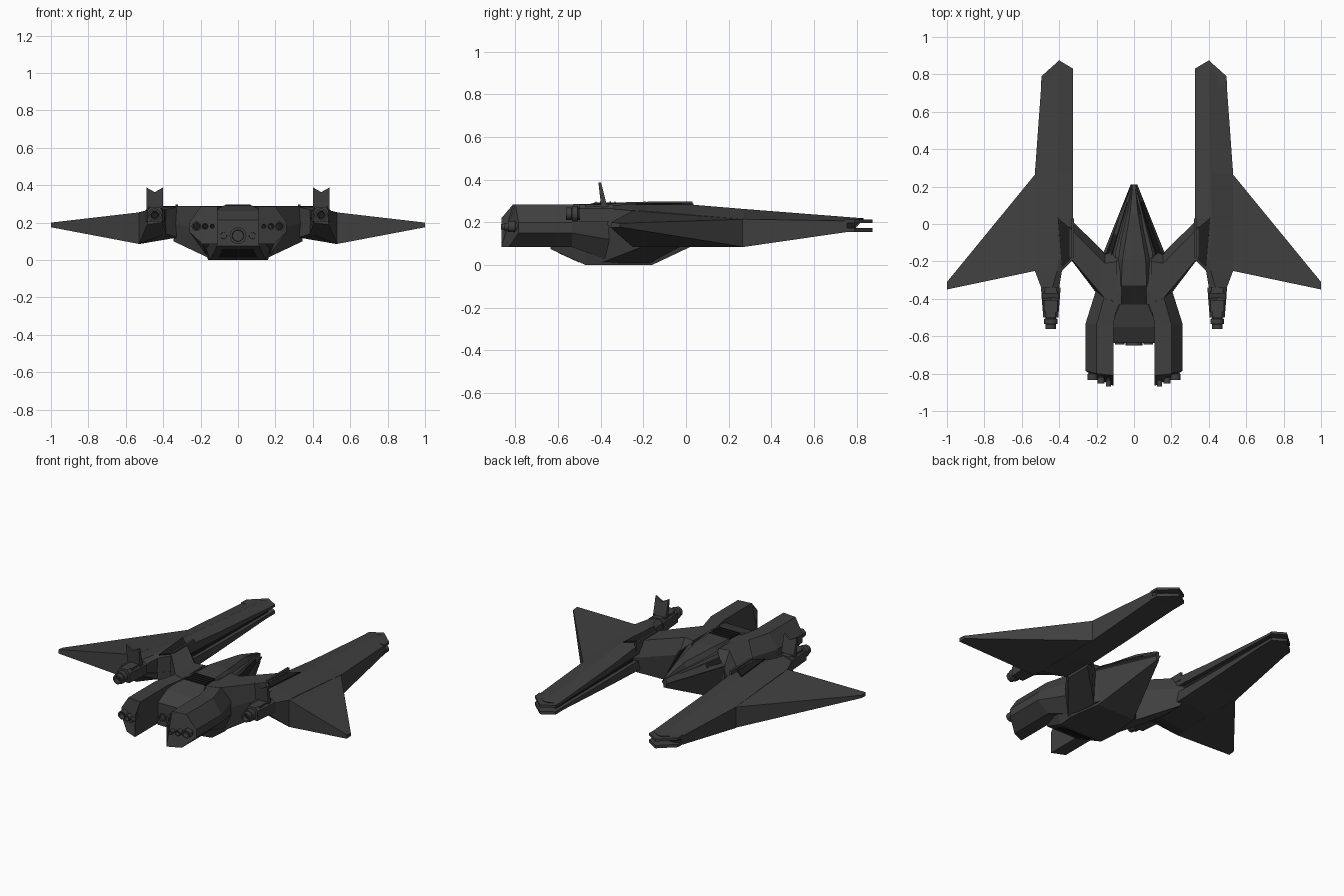
import bpy, bmesh, math
from mathutils import Vector

if "Cube" in bpy.data.objects:
    bpy.data.objects.remove(bpy.data.objects["Cube"])


def material(name, v):
    m = bpy.data.materials.new(name)
    m.diffuse_color = (v, v, v, 1)
    m.use_nodes = True
    m.node_tree.nodes["Principled BSDF"].inputs["Base Color"].default_value = m.diffuse_color
    return m


HULL = material("hull_dark_grey", 0.05)
DARK = material("recess_black", 0.012)


def finish(name, bm, mat, mirror):
    bmesh.ops.recalc_face_normals(bm, faces=bm.faces)
    me = bpy.data.meshes.new(name)
    bm.to_mesh(me)
    bm.free()
    me.materials.append(mat)
    ob = bpy.data.objects.new(name, me)
    bpy.context.collection.objects.link(ob)
    if mirror:
        ob.modifiers.new("mirror", 'MIRROR').use_mirror_merge = False
    return ob


def loft(name, sections, mat=HULL, mirror=True):
    """Skin a list of equal-length point rings and cap both ends."""
    bm = bmesh.new()
    rings = [[bm.verts.new(p) for p in s] for s in sections]
    n = len(rings[0])
    for a, b in zip(rings, rings[1:]):
        for i in range(n):
            j = (i + 1) % n
            bm.faces.new((a[i], a[j], b[j], b[i]))
    bm.faces.new(rings[0])
    bm.faces.new(rings[-1][::-1])
    return finish(name, bm, mat, mirror)


def sym(y, half):
    """Full ring at y from right-hand (x, z) points listed bottom to top."""
    return [(x, y, z) for x, z in half] + [(-x, y, z) for x, z in reversed(half)]


def panel(name, pts, t=0.004, mat=DARK, mirror=True):
    """Thin plate lying on a surface."""
    p = [Vector(q) for q in pts]
    n = (p[1] - p[0]).cross(p[2] - p[0]).normalized() * t
    return loft(name, [[q - n for q in p], [q + n for q in p]], mat, mirror)


def box(name, x0, x1, y0, y1, z0, z1, mat=HULL, mirror=True):
    ring = lambda z: [(x0, y0, z), (x1, y0, z), (x1, y1, z), (x0, y1, z)]
    return loft(name, [ring(z0), ring(z1)], mat, mirror)


def nozzle(name, x, z, r, y0, y1, mirror=True, sides=16):
    """Hollow stepped nozzle, turned around y, open end at y1."""
    d = y1 - y0
    prof = [(r * .8, y0), (r * .8, y0 + d * .45), (r, y0 + d * .5),
            (r, y1), (r * .7, y1), (r * .6, y0 + d * .4)]
    ang = [2 * math.pi * i / sides for i in range(sides)]
    loft(name, [[(x + q * math.cos(a), y, z + q * math.sin(a)) for a in ang]
                for q, y in prof], HULL, mirror)
    loft(name + "_core", [[(x + r * .6 * math.cos(a), y, z + r * .6 * math.sin(a))
                           for a in ang] for y in (y0 + d * .4, y0 + d * .55)], DARK, mirror)


# Central hull with pointed nose
loft("central_hull", [
    sym(.21, [(.008, .175), (.012, .20), (.008, .232)]),
    sym(-.16, [(.13, 0), (.16, .21), (.10, .27)]),
    sym(-.36, [(.16, 0), (.205, .15), (.10, .288)]),
    sym(-.47, [(.15, 0), (.20, .15), (.10, .28)]),
    sym(-.635, [(.112, .075), (.118, .14), (.114, .19)])], mirror=False)

# Canopy spine on top of the nose
loft("canopy", [
    sym(.20, [(.011, .21), (.007, .237)]),
    sym(.05, [(.045, .235), (.022, .278)]),
    sym(-.19, [(.105, .25), (.062, .297)]),
    sym(-.33, [(.085, .26), (.068, .293)])], mirror=False)

# Dark side windows and their outer frames
M0, T0 = Vector((.012, .21, .20)), Vector((.008, .21, .232))
M1, T1 = Vector((.16, -.16, .21)), Vector((.10, -.16, .27))


def nose_pt(u, v):
    return (M0.lerp(M1, u)).lerp(T0.lerp(T1, u), v)


panel("side_window", [nose_pt(*q) for q in ((.25, .3), (.98, .3), (1.08, .75), (.25, .85))])
panel("window_frame", [nose_pt(*q) for q in ((0, 0), (1, 0), (1, .28), (0, .28))], .008, HULL)

# Roof vent with slats
box("roof_vent", -.07, .07, -.43, -.33, .25, .294, DARK, False)
for i in range(5):
    y = -.425 + i * .0225
    box("vent_slat", -.068, .068, y, y + .005, .29, .297, DARK, False)

# Arms joining the hull to the side booms
loft("connecting_arm", [
    [(.09, -.11, .03), (.09, -.09, .2), (.09, -.20, .288), (.09, -.42, .288), (.09, -.46, .15), (.09, -.43, .01)],
    [(.155, -.17, .01), (.155, -.155, .2), (.155, -.21, .288), (.155, -.40, .288), (.155, -.43, .15), (.155, -.40, .01)],
    [(.345, .0, .10), (.345, .03, .2), (.345, -.02, .29), (.345, -.175, .29), (.345, -.18, .2), (.345, -.17, .10)]])

# Rear engine pods: section runs from the inner bottom round to the inner side
POD = [(.11, .085), (.19, .085), (.26, .15), (.26, .20), (.20, .285), (.11, .285), (.11, .22)]
FRONT = [(.08, .02), (.165, .02), (.205, .12), (.205, .2), (.15, .287), (.075, .287), (.08, .22)]
END_Y = [-.865, -.83, -.785, -.785, -.80, -.81, -.865]
loft("engine_pod", [[(x, -.36, z) for x, z in FRONT],
                    [(x, -.535, z) for x, z in POD],
                    [(x, y, z) for (x, z), y in zip(POD, END_Y)]])
for x, r, y in ((.222, .026, -.835), (.176, .018, -.852), (.137, .013, -.868)):
    nozzle("pod_nozzle", x, .18, r, y + .065, y)

# Sloping deck between the pods and the centre nozzles
loft("rear_deck", [sym(-.43, [(.12, .2), (.075, .292)]), sym(-.55, [(.19, .2), (.125, .262)]),
                   sym(-.635, [(.114, .15), (.112, .215)])], mirror=False)
nozzle("main_nozzle", 0, .13, .045, -.60, -.65, False)
nozzle("small_nozzle", .077, .13, .025, -.61, -.643)
panel("lower_grille", [(-.085, -.60, .062), (.085, -.60, .062),
                       (.10, -.50, .016), (-.10, -.50, .016)], .004, DARK, False)


# Side boom: lofted along y, with a groove down the inner face
def boom_ring(ys, xs, zb, zt, groove, depth):
    (yi, yr, yo), (xi, xr, xo), (bi, bo), (ti, tr, to), (g0, g1) = ys, xs, zb, zt, groove
    return [(xo, yo, bo), (xo, yo, to), (xr, yr, tr), (xi, yi, ti), (xi, yi, g1),
            (xi + depth, yi, g1), (xi + depth, yi, g0), (xi, yi, g0), (xi, yi, bi)]


loft("side_boom", [
    boom_ring((-.37,) * 3, (.405, .445, .485), (.20, .19), (.26, .28, .265), (.22, .24), .003),
    boom_ring((-.25,) * 3, (.385, .41, .53), (.14, .085), (.27, .285, .255), (.18, .22), .003),
    boom_ring((-.19,) * 3, (.325, .405, .53), (.12, .085), (.282, .285, .253), (.18, .22), .003),
    boom_ring((.03,) * 3, (.325, .415, .53), (.12, .085), (.275, .283, .235), (.18, .22), .025),
    boom_ring((.27,) * 3, (.325, .408, .53), (.13, .085), (.25, .263, .215), (.175, .21), .025),
    boom_ring((.795, .835, .755), (.325, .40, .495), (.158, .155), (.212, .219, .207), (.174, .197), .025)])
panel("boom_groove", [(.349, .03, .18), (.349, .79, .174), (.349, .79, .197), (.349, .03, .22)], .003)
panel("boom_recess", [(.408, .035, .283), (.335, -.03, .281), (.333, -.18, .284), (.385, -.235, .284)], .006)
box("recess_lip", .322, .335, -.18, .03, .25, .298)

# Split jaws at the boom tip
for name, z0, z1 in (("upper_jaw", .198, .213), ("lower_jaw", .155, .173)):
    tip = [(.325, .74), (.325, .83), (.40, .875), (.495, .79), (.497, .74)]
    loft(name, [[(x, y, z) for x, y in tip] for z in (z0, z1)])

# Swept wings
loft("wing", [
    [(.525, .27, .085), (.525, .27, .215), (.525, -.25, .255), (.525, -.25, .085)],
    [(1, -.31, .178), (1, -.31, .196), (1, -.35, .20), (1, -.35, .175)]])

# Boom thrusters
loft("thruster_housing", [
    [(x, y, z) for x, z in ((.445 - w, .205), (.445 + w, .205), (.445 + w, .265),
                            (.445 + w * .6, .283), (.445 - w * .6, .283), (.445 - w, .265))]
    for y, w in ((-.34, .052), (-.38, .05), (-.50, .04))])
box("thruster_rail", .408, .42, -.47, -.36, .25, .285)
box("thruster_rail_outer", .47, .482, -.47, -.36, .25, .285)
nozzle("boom_nozzle", .445, .24, .036, -.48, -.535)
nozzle("boom_nozzle_tip", .445, .24, .029, -.51, -.562)

# Notched fins leaning back above the thrusters
FIN = [(.402, .27, 0), (.488, .27, 0), (.49, .388, 1), (.445, .363, .8), (.40, .388, 1)]
loft("notched_fin", [[(x, y - .022 * k + s * .012 * (1 - .7 * k), z) for x, z, k in FIN]
                     for y, s in ((-.385, -1), (-.380, 1))])
